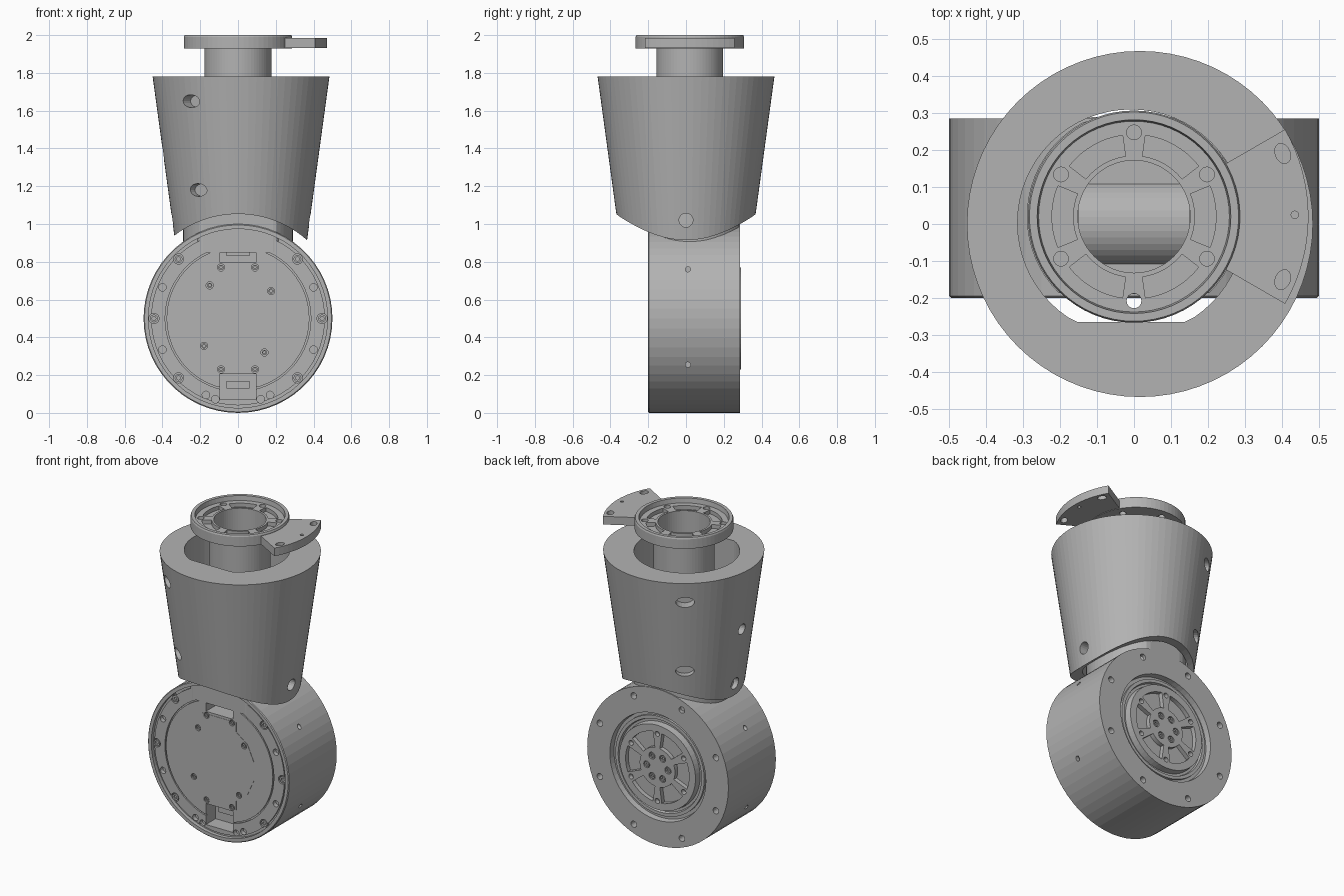
import bpy, bmesh
from math import sin, cos, pi, radians
from mathutils import Matrix

cube = bpy.data.objects.get("Cube")
if cube:
    bpy.data.objects.remove(cube, do_unlink=True)

grey = bpy.data.materials.new("machined grey")
grey.use_nodes = True
grey.diffuse_color = (0.45, 0.45, 0.45, 1)
grey.node_tree.nodes["Principled BSDF"].inputs["Base Color"].default_value = grey.diffuse_color

MOVE = Matrix.Translation
UP = Matrix.Identity(4)
FRONT = MOVE((0, 0, 0.5)) @ Matrix.Rotation(pi / 2, 4, 'X')    # local z points to -y
BACK = MOVE((0, 0, 0.5)) @ Matrix.Rotation(-pi / 2, 4, 'X')    # local z points to +y
SHAFT = MOVE((0, 0.02, 0))


def finish(name, bm, matrix):
    bmesh.ops.transform(bm, matrix=matrix, verts=bm.verts)
    bmesh.ops.recalc_face_normals(bm, faces=bm.faces)
    mesh = bpy.data.meshes.new(name)
    bm.to_mesh(mesh)
    bm.free()
    mesh.materials.append(grey)
    obj = bpy.data.objects.new(name, mesh)
    bpy.context.collection.objects.link(obj)
    return obj


def lathe(name, profile, matrix=UP, seg=64):
    """Turn (radius, height) points about local z; off-axis profiles close on themselves."""
    bm = bmesh.new()
    rings = []
    for r, z in profile:
        if r == 0:
            rings.append([bm.verts.new((0, 0, z))] * seg)
        else:
            rings.append([bm.verts.new((r * cos(2 * pi * i / seg), r * sin(2 * pi * i / seg), z))
                          for i in range(seg)])
    pairs = list(zip(rings, rings[1:]))
    if profile[0][0] > 0:
        pairs.append((rings[-1], rings[0]))
    for a, b in pairs:
        for i in range(seg):
            j = (i + 1) % seg
            bm.faces.new(list(dict.fromkeys((a[i], a[j], b[j], b[i]))))
    return finish(name, bm, matrix)


def rod(name, r, z0, z1, matrix=UP, seg=20):
    return lathe(name, [(0, z0), (r, z0), (r, z1), (0, z1)], matrix, seg)


def prism(name, pts, z0, z1, matrix=UP):
    bm = bmesh.new()
    low = [bm.verts.new((x, y, z0)) for x, y in pts]
    high = [bm.verts.new((x, y, z1)) for x, y in pts]
    bm.faces.new(low)
    bm.faces.new(high)
    for i in range(len(pts)):
        j = (i + 1) % len(pts)
        bm.faces.new((low[i], low[j], high[j], high[i]))
    return finish(name, bm, matrix)


def block(name, x, y, z, matrix=UP):
    return prism(name, [(x[0], y[0]), (x[1], y[0]), (x[1], y[1]), (x[0], y[1])], *z, matrix)


def polar(r, deg):
    return r * cos(radians(deg)), r * sin(radians(deg))


def sector(r0, r1, mid, half, n=8):
    angles = [mid - half + 2 * half * i / n for i in range(n + 1)]
    return [polar(r1, a) for a in angles] + [polar(r0, a) for a in reversed(angles)]


def clipped_circle(r, cx, cy, y0, y1, n=64):
    pts = []
    for i in range(n):
        x, y = polar(r, 360 * i / n)
        y = max(y0, min(y1, cy + y))
        half = (r * r - (y - cy) ** 2) ** 0.5
        if y in (y0, y1) and abs(x) < half - 0.03:
            continue        # drop points along the straight edge
        pts.append((cx + x, y))
    return pts


def cut(obj, cutters):
    """Subtract separate cutters in one go, then discard them."""
    bm = bmesh.new()
    for c in cutters:
        bm.from_mesh(c.data)
        bpy.data.objects.remove(c, do_unlink=True)
    tool = finish("cutter", bm, UP)
    tool.hide_render = True
    mod = obj.modifiers.new("cut", 'BOOLEAN')
    mod.operation, mod.solver, mod.object = 'DIFFERENCE', 'EXACT', tool
    graph = bpy.context.evaluated_depsgraph_get()
    mesh = bpy.data.meshes.new_from_object(obj.evaluated_get(graph))
    obj.modifiers.clear()
    obj.data = mesh
    bpy.data.objects.remove(tool, do_unlink=True)


def screws(name, points, r, top, matrix):
    """Socket-head screws whose heads finish at the given local height."""
    for x, y in points:
        lathe(name, [(0, top - 0.008), (r * 0.5, top - 0.008), (r * 0.5, top), (r, top),
                     (r, top - 0.03), (0, top - 0.03)], matrix @ MOVE((x, y, 0)), 12)


def holes(points, r, z0, z1, matrix):
    return [rod("hole", r, z0, z1, matrix @ MOVE((x, y, 0)), 16) for x, y in points]


# Joint drum, lying along y
drum = lathe("joint_drum", [
    (0, 0.188), (0.378, 0.188), (0.378, 0.178), (0.386, 0.178), (0.386, 0.188), (0.46, 0.188),
    (0.46, 0.176), (0.474, 0.176), (0.474, 0.2), (0.495, 0.2), (0.5, 0.195), (0.5, -0.285),
    (0.34, -0.285), (0.335, -0.25), (0.315, -0.25), (0.315, -0.265), (0.295, -0.265),
    (0.29, -0.25), (0.275, -0.25), (0.27, -0.29), (0, -0.29)], FRONT, 60)

# Front openings, screw seats and plain holes
rim_screws = [polar(0.445, a) for a in (0, 45, 135, 180, 225, 315)]
plain = [(sx * x, sy * y) for x, y in ((0.4, 0.165), (0.17, 0.405), (0.12, 0.428))
         for sx in (-1, 1) for sy in (-1, 1)]
cover_screws = [(sx * 0.09, sy * 0.27) for sx in (-1, 1) for sy in (-1, 1)]
cover_screws += [(-0.15, 0.175), (0.175, 0.145), (-0.18, -0.145), (0.14, -0.18)]
cuts = [block("slot", (-0.095, 0.095), y, (0.09, 0.25), FRONT)
        for y in ((0.295, 0.43), (-0.43, -0.295))]
cuts += holes(rim_screws, 0.027, 0.165, 0.25, FRONT)
cuts += holes(plain, 0.02, 0.16, 0.25, FRONT)
cuts += holes(cover_screws, 0.019, 0.17, 0.25, FRONT)
# Back output wheel pockets and bolt holes
wheel_bolts = [polar(0.075, 60 * k) for k in range(6)]
cuts += [prism("pocket", sector(0.125, 0.225, 60 * k, 22), 0.262, 0.35, BACK) for k in range(6)]
cuts += holes(wheel_bolts, 0.022, 0.275, 0.35, BACK)
cuts += holes([polar(0.215, 60 * k + 30) for k in range(6)], 0.016, 0.26, 0.35, BACK)
cuts += holes([polar(0.445, 45 * k + 22.5) for k in range(8)], 0.02, 0.23, 0.35, BACK)
# Pin holes in the drum sides
for side in (-1, 1):
    for z in (0.255, 0.76):
        cuts.append(rod("pin", 0.014, 0.38, 0.6,
                        MOVE((0, 0.01, z)) @ Matrix.Rotation(side * pi / 2, 4, 'Y'), 12))
cut(drum, cuts)

screws("rim_screw", rim_screws, 0.021, 0.186, FRONT)
screws("cover_screw", cover_screws, 0.014, 0.187, FRONT)
screws("wheel_bolt", wheel_bolts, 0.017, 0.288, BACK)

# Cable connectors at the bottom of the slots
for side in (-1, 1):
    block("slot_connector", (-0.06, 0.06), sorted((side * 0.33, side * 0.37)), (0.085, 0.11), FRONT)

# Neck joining the drum to the housing
prism("neck", clipped_circle(0.29, 0, 0.02, -0.19, 0.28), 0.85, 1.1)

# Tapered housing: bored out and saddled over the drum
housing = lathe("tapered_housing", [(0, 0.85), (0.341, 0.85), (0.468, 1.78), (0, 1.78)],
                MOVE((0.016, 0, 0)), 72)
cut(housing, [prism("bore", clipped_circle(0.307, -0.008, 0.003, -0.265, 1), 0.5, 2.2)])
cut(housing, [rod("saddle", 0.553, -0.8, 0.8, FRONT, 96)])


def radial(deg, z, r, start, stretch):
    return rod("hole", r, start, 0.6, MOVE((0.016, 0, z)) @ Matrix.Rotation(radians(deg), 4, 'Z')
               @ Matrix.Rotation(pi / 2, 4, 'Y') @ Matrix.Diagonal((1, stretch, 1, 1)))


access = [radial(a, z, 0.034, s, 1.6) for a in (126, 234) for z, s in ((1.65, 0.38), (1.18, 0.34))]
access += [radial(a, 1.02, 0.037, 0.2, 1) for a in (0, 180)]
access.append(radial(180, 1.38, 0.034, 0.36, 1))
cut(housing, access)

# Hollow output shaft with its flange
flange = lathe("output_flange", [
    (0.152, 1.08), (0.152, 1.97), (0.235, 1.97), (0.258, 1.97), (0.262, 2.0), (0.283, 2.0),
    (0.287, 1.99), (0.287, 1.93), (0.177, 1.93), (0.177, 1.08)], SHAFT, 64)
cuts = [prism("pocket", sector(0.165, 0.222, 60 * k, 22), 1.945, 2.1, SHAFT) for k in range(6)]
cuts += holes([polar(0.228, 60 * k + 30) for k in range(6)], 0.02, 1.9, 2.1, SHAFT)
cut(flange, cuts)

# Side stop plate with two slots and a pin hole
plate = prism("stop_plate", sector(0.275, 0.472, 0, 30, 16), 1.933, 1.985, SHAFT)
cuts = holes([(0.435, 0.005)], 0.01, 1.9, 2.1, SHAFT)
for a in (-23, 23):
    slot = SHAFT @ MOVE((*polar(0.437, a), 0)) @ Matrix.Rotation(radians(a), 4, 'Z')
    cuts.append(rod("slot", 0.02, 1.9, 2.1, slot @ Matrix.Diagonal((1, 1.4, 1, 1))))
cut(plate, cuts)

# Rounded cable guide at the foot of the shaft bore
rod("cable_guide", 0.12, -0.15, 0.15, MOVE((0, 0, 1.05)) @ Matrix.Rotation(pi / 2, 4, 'Y'), 40)

# Thin front cover outline
quarter = [(0.12, 0.28), (0.12, 0.22), (0.2, 0.16), (0.245, 0.06)]
half = quarter + [(x, -y) for x, y in reversed(quarter)]
cover = prism("front_cover", half + [(-x, y) for x, y in reversed(half)], 0.186, 0.19, FRONT)
cut(cover, holes(cover_screws, 0.019, 0.1, 0.25, FRONT))
